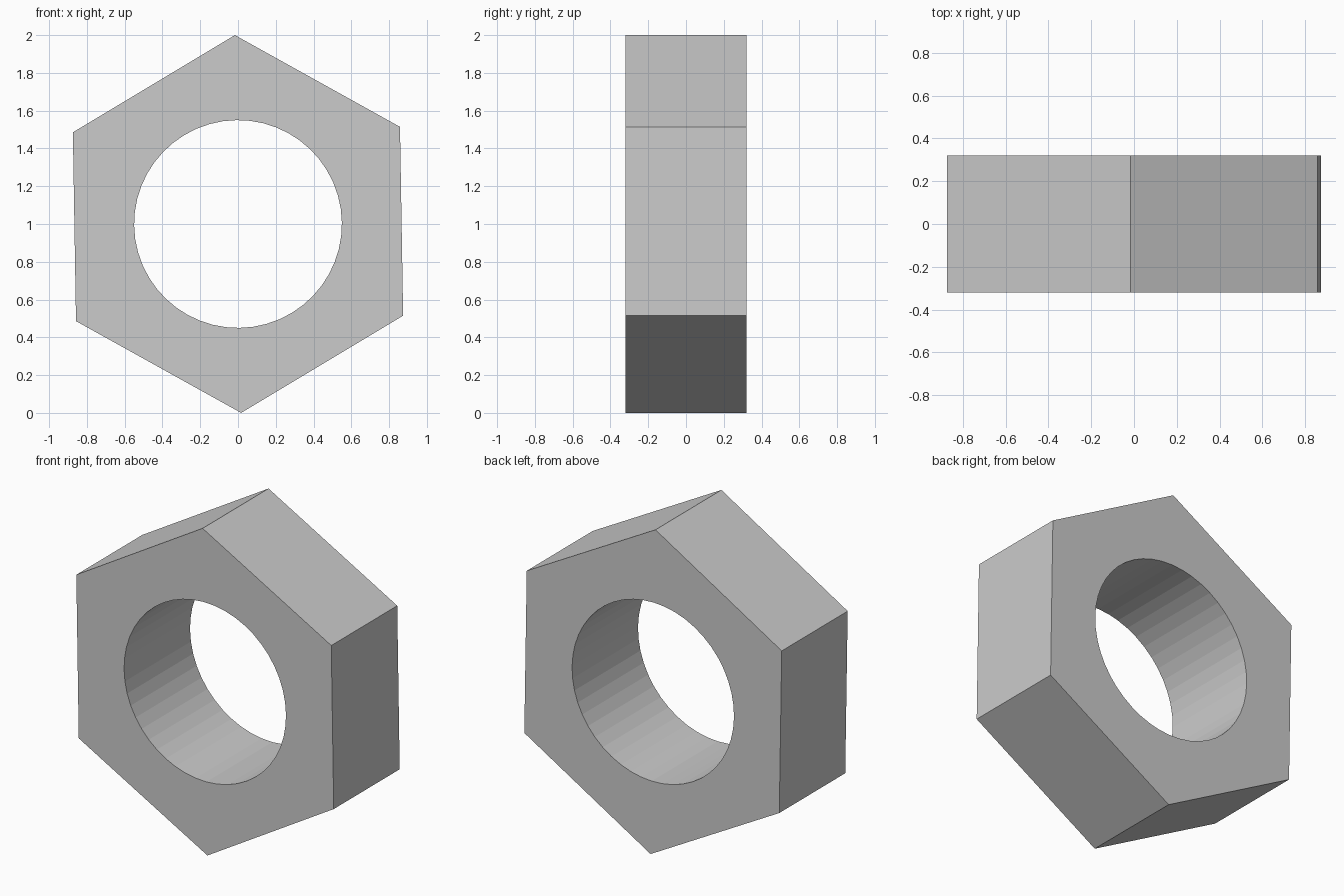
import bpy, bmesh
from math import sin, cos, radians, pi
from mathutils import Vector

if "Cube" in bpy.data.objects:
    bpy.data.objects.remove(bpy.data.objects["Cube"])

RADIUS, BORE, HALF_DEPTH = 1.0, 0.55, 0.32
TILT = radians(0.95)      # the nut is turned very slightly
PER_SIDE = 8              # bore segments per hexagon side
N = 6 * PER_SIDE


def polar(radius, angle):
    return Vector((radius * cos(angle), 0, 1 + radius * sin(angle)))


# Matching outlines: hexagon edge points and bore points
hexagon, bore = [], []
for i in range(N):
    side, step = divmod(i, PER_SIDE)
    a = polar(RADIUS, TILT + pi / 6 + side * pi / 3)
    b = polar(RADIUS, TILT + pi / 6 + (side + 1) * pi / 3)
    hexagon.append(a.lerp(b, step / PER_SIDE))
    bore.append(polar(BORE, TILT + pi / 6 + i * 2 * pi / N))

# Sweep a rectangular section: outer front, outer back, inner back, inner front
bm = bmesh.new()
loops = []
for outline, y in ((hexagon, -HALF_DEPTH), (hexagon, HALF_DEPTH),
                   (bore, HALF_DEPTH), (bore, -HALF_DEPTH)):
    loops.append([bm.verts.new((p.x, y, p.z)) for p in outline])
for k in range(4):
    a, b = loops[k], loops[(k + 1) % 4]
    for i in range(N):
        j = (i + 1) % N
        bm.faces.new((a[i], a[j], b[j], b[i]))
bmesh.ops.recalc_face_normals(bm, faces=bm.faces)

mesh = bpy.data.meshes.new("hex_nut")
bm.to_mesh(mesh)
bm.free()
bpy.context.collection.objects.link(bpy.data.objects.new("hex_nut", mesh))
